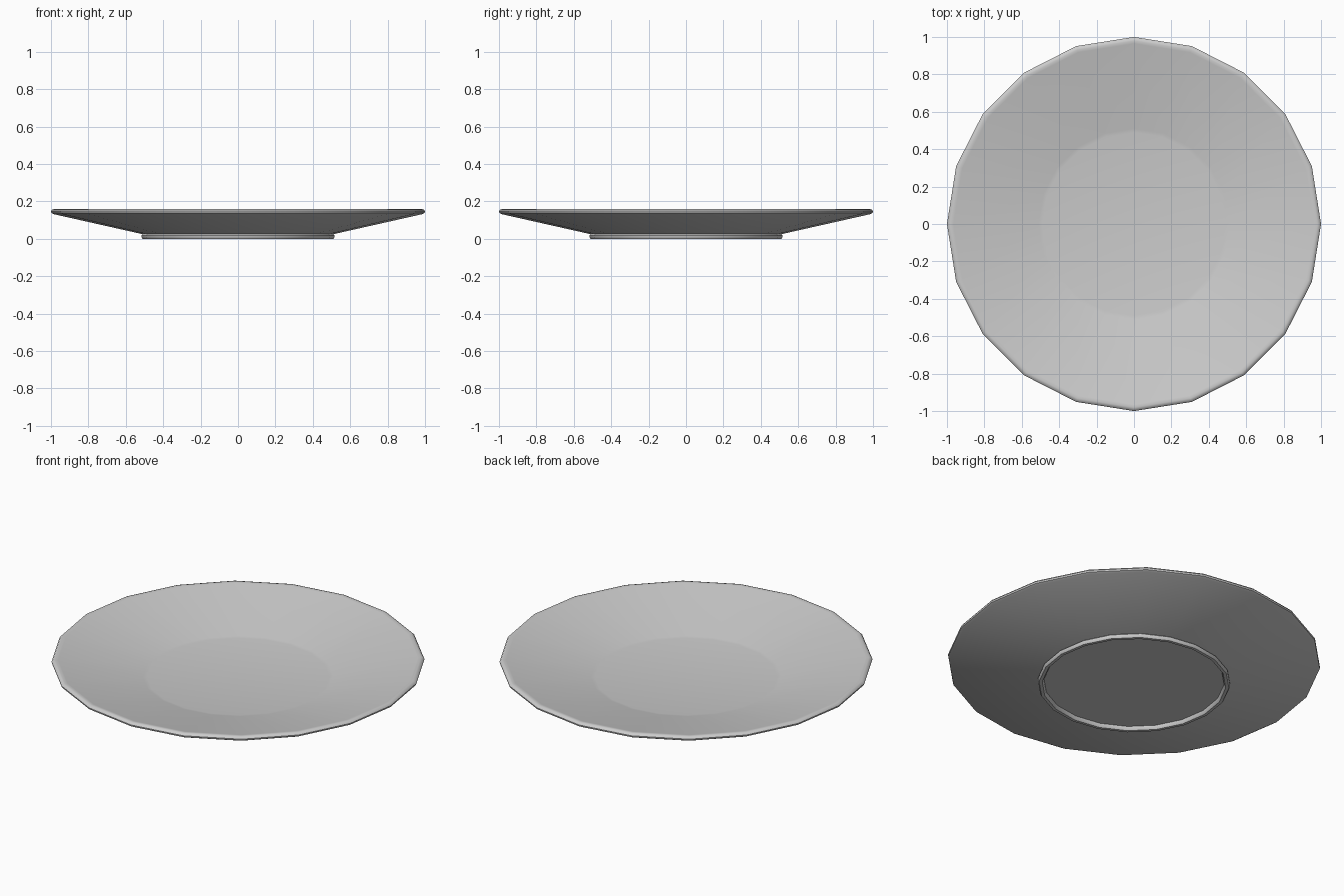
import bpy, bmesh
from math import cos, sin, pi, radians

if "Cube" in bpy.data.objects:
    bpy.data.objects.remove(bpy.data.objects["Cube"])

SIDES = 20

# Plate cross-section (radius, height): floor, dish, rolled rim, underside, foot ring, recess
profile = [
    (0.49, 0.052), (0.51, 0.055),
    (0.965, 0.157), (0.98, 0.16), (0.993, 0.157), (1.0, 0.148),
    (0.998, 0.139), (0.985, 0.132),
    (0.51, 0.025),
    (0.517, 0.019), (0.517, 0.010), (0.51, 0.005),
    (0.493, 0.005), (0.486, 0.010), (0.484, 0.021),
]

bm = bmesh.new()
rings = [[bm.verts.new((r * cos(2 * pi * i / SIDES), r * sin(2 * pi * i / SIDES), z - 0.005 * (z < 0.006)))
          for i in range(SIDES)] for r, z in profile]

# Walls between neighbouring rings
for a, b in zip(rings, rings[1:]):
    for i in range(SIDES):
        j = (i + 1) % SIDES
        bm.faces.new((a[i], b[i], b[j], a[j]))

# Flat floor and flat underside
bm.faces.new(rings[0])
bm.faces.new(rings[-1][::-1])
bmesh.ops.recalc_face_normals(bm, faces=bm.faces)

mesh = bpy.data.meshes.new("plate")
bm.to_mesh(mesh)
bm.free()
plate = bpy.data.objects.new("plate", mesh)
bpy.context.collection.objects.link(plate)

# Smooth shading with sharp edges kept
bpy.context.view_layer.objects.active = plate
plate.select_set(True)
bpy.ops.object.shade_smooth_by_angle(angle=radians(40))
